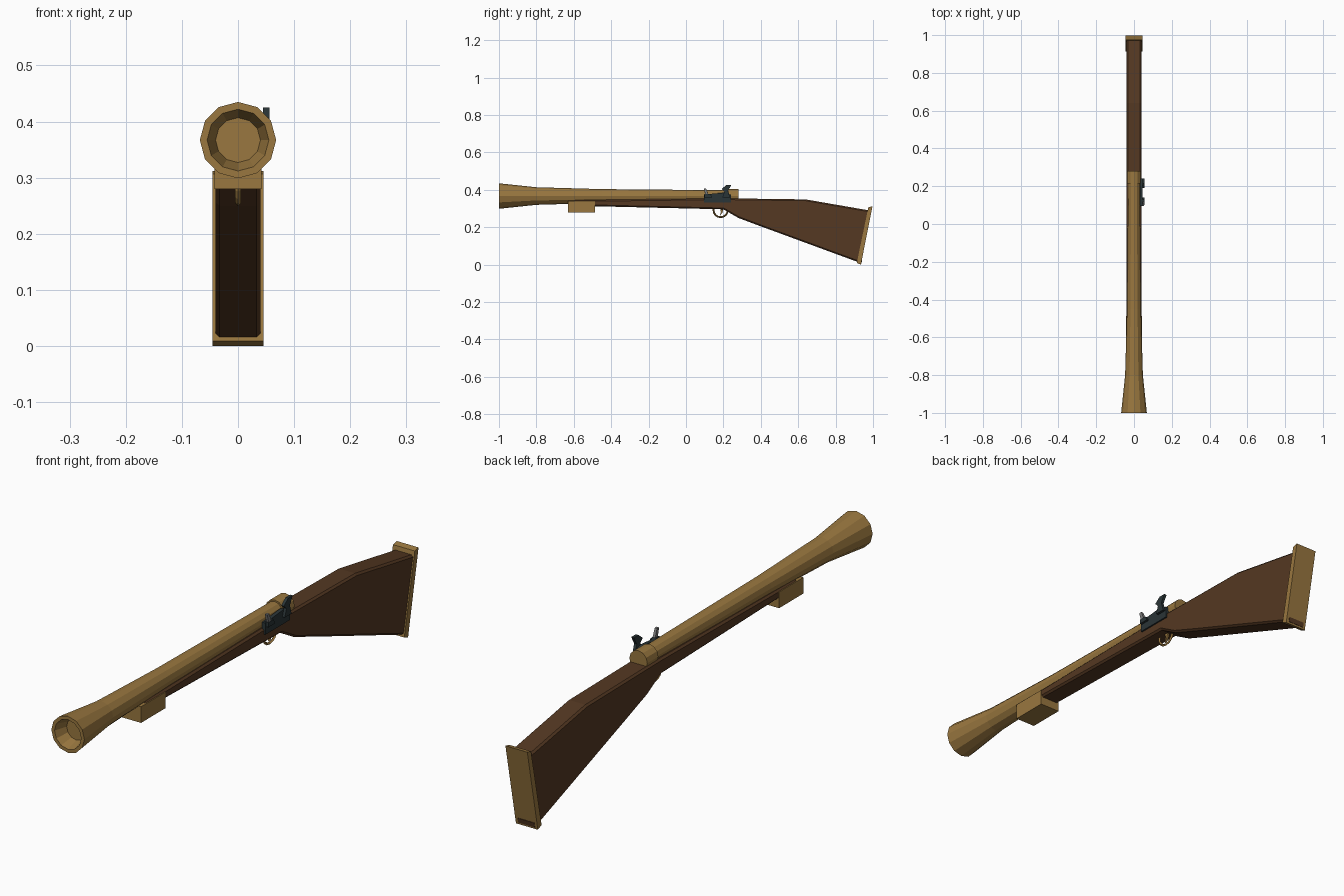
import bpy, bmesh
from math import cos, sin, pi

cube = bpy.data.objects.get("Cube")
if cube:
    bpy.data.objects.remove(cube, do_unlink=True)


def material(name, rgb):
    m = bpy.data.materials.new(name)
    m.use_nodes = True
    m.diffuse_color = (*rgb, 1)
    m.node_tree.nodes["Principled BSDF"].inputs["Base Color"].default_value = (*rgb, 1)
    return m


BRASS = material("brass", (0.32, 0.185, 0.05))
WOOD = material("dark wood", (0.09, 0.04, 0.016))
IRON = material("dark iron", (0.023, 0.035, 0.038))
STEEL = material("grey steel", (0.2, 0.2, 0.2))


def finish(name, bm, mat, bevel=0):
    bmesh.ops.recalc_face_normals(bm, faces=bm.faces)
    mesh = bpy.data.meshes.new(name)
    bm.to_mesh(mesh)
    bm.free()
    mesh.materials.append(mat)
    ob = bpy.data.objects.new(name, mesh)
    bpy.context.collection.objects.link(ob)
    if bevel:
        mod = ob.modifiers.new("Chamfer", "BEVEL")
        mod.width = bevel
        mod.segments = 1
        mod.limit_method = "ANGLE"
        mod.angle_limit = 1.1
    return ob


def side_profile(name, points, x0, x1, mat, bevel=0):
    """Extrude a (y, z) outline from x0 to x1."""
    bm = bmesh.new()
    face = bm.faces.new([bm.verts.new((x0, y, z)) for y, z in points])
    new = bmesh.ops.extrude_face_region(bm, geom=[face])["geom"]
    verts = [v for v in new if isinstance(v, bmesh.types.BMVert)]
    bmesh.ops.translate(bm, verts=verts, vec=(x1 - x0, 0, 0))
    return finish(name, bm, mat, bevel)


def turned(name, stations, z, mat, sides=12):
    """Loft capped rings of (y, radius) along the y axis."""
    bm = bmesh.new()
    rings = [[bm.verts.new((r * cos(2 * pi * i / sides), y, z + r * sin(2 * pi * i / sides)))
              for i in range(sides)] for y, r in stations]
    for a, b in zip(rings, rings[1:]):
        for i in range(sides):
            j = (i + 1) % sides
            bm.faces.new((a[i], a[j], b[j], b[i]))
    bm.faces.new(rings[0])
    bm.faces.new(rings[-1])
    return finish(name, bm, mat)


# Flared barrel, beginning at the floor of the bore
turned("barrel", [(-0.95, 0.04), (-1, 0.055), (-1, 0.068), (-0.8, 0.047),
                  (-0.45, 0.037), (0.22, 0.031)], 0.367, BRASS)
turned("breech", [(0.215, 0.037), (0.28, 0.037)], 0.367, BRASS)

# Stock with chamfered edges
side_profile("stock", [(-0.6, 0.345), (0.2, 0.355), (0.64, 0.349), (0.98, 0.29),
                       (0.925, 0.012), (0.4, 0.205), (0.28, 0.25), (0.2, 0.296),
                       (-0.6, 0.315)], -0.04, 0.04, WOOD, 0.007)

# Butt plate with a sliver of wood at the heel
side_profile("butt_plate", [(0.975, 0.307), (0.997, 0.312), (0.935, 0.0),
                            (0.913, 0.009)], -0.045, 0.045, BRASS)
side_profile("butt_inlay", [(0.93, 0.008), (0.938, 0.007), (0.942, 0.025),
                            (0.93, 0.025)], -0.034, 0.034, WOOD)

# Band around the fore end
side_profile("fore_end_band", [(-0.63, 0.28), (-0.487, 0.28), (-0.487, 0.34),
                               (-0.63, 0.34)], -0.042, 0.042, BRASS)

# Trigger guard and trigger
bpy.ops.mesh.primitive_torus_add(major_segments=16, minor_segments=4, major_radius=0.038,
                                 minor_radius=0.005, location=(0, 0.185, 0.292),
                                 rotation=(0, pi / 2, 0))
guard = bpy.context.object
guard.name = "trigger_guard"
guard.data.materials.append(BRASS)
side_profile("trigger", [(0.185, 0.305), (0.2, 0.305), (0.196, 0.28), (0.182, 0.262),
                         (0.186, 0.28)], -0.004, 0.004, BRASS)

# Lock on the left side
side_profile("lock_plate", [(0.095, 0.332), (0.24, 0.332), (0.24, 0.375), (0.2, 0.385),
                            (0.095, 0.375)], 0.032, 0.046, IRON)
side_profile("hammer", [(0.195, 0.36), (0.235, 0.36), (0.225, 0.395), (0.242, 0.425),
                        (0.215, 0.425), (0.19, 0.405), (0.205, 0.39)], 0.045, 0.056, IRON)
side_profile("lock_pan", [(0.1, 0.36), (0.14, 0.36), (0.13, 0.378), (0.1, 0.378)],
             0.04, 0.055, IRON)
side_profile("frizzen", [(0.105, 0.37), (0.122, 0.37), (0.107, 0.408), (0.095, 0.408)],
             0.044, 0.054, STEEL)
